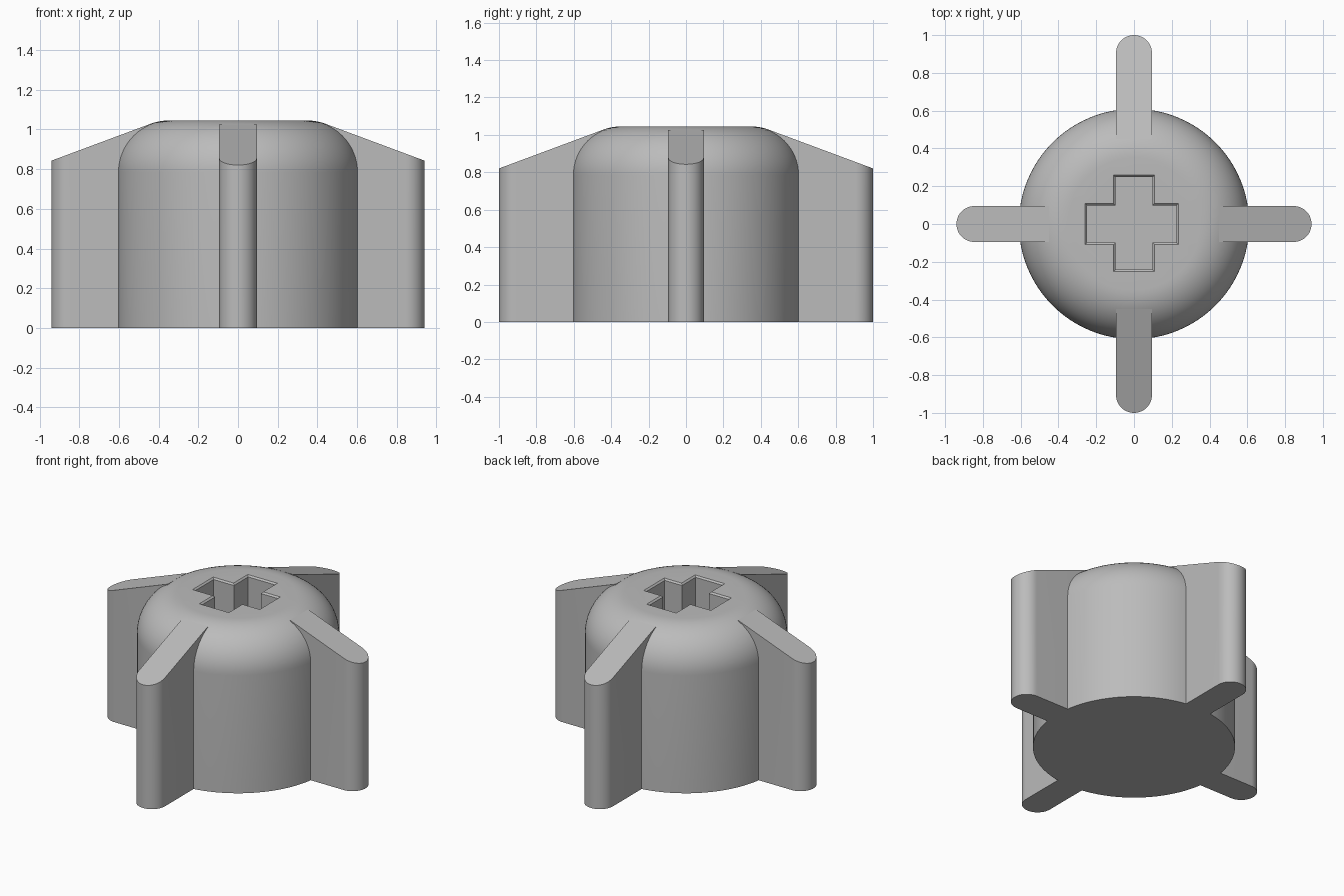
import bpy, bmesh, math

cube = bpy.data.objects.get("Cube")
if cube:
    bpy.data.objects.remove(cube, do_unlink=True)

grey = bpy.data.materials.new("plain grey")
grey.use_nodes = True
colour = (0.5, 0.5, 0.5, 1)
grey.diffuse_color = colour
grey.node_tree.nodes["Principled BSDF"].inputs["Base Color"].default_value = colour

RADIUS, HEIGHT, FILLET = 0.61, 1.045, 0.26
HALF_FIN, FIN_START = 0.095, 0.45


def fin_top(r):
    return 1.025 - 0.372 * (r - FIN_START)


def make_object(name, bm):
    bmesh.ops.recalc_face_normals(bm, faces=bm.faces)
    mesh = bpy.data.meshes.new(name)
    bm.to_mesh(mesh)
    bm.free()
    mesh.materials.append(grey)
    obj = bpy.data.objects.new(name, mesh)
    bpy.context.collection.objects.link(obj)
    return obj


def loft(name, rings):
    """Closed solid through matching rings of points."""
    bm = bmesh.new()
    rows = [[bm.verts.new(p) for p in ring] for ring in rings]
    n = len(rows[0])
    for low, high in zip(rows, rows[1:]):
        for i in range(n):
            j = (i + 1) % n
            bm.faces.new((low[i], low[j], high[j], high[i]))
    bm.faces.new(rows[0][::-1])
    bm.faces.new(rows[-1])
    return make_object(name, bm)


def circle(r, z, n=96):
    return [(r * math.cos(math.tau * i / n), r * math.sin(math.tau * i / n), z) for i in range(n)]


def cross(grow, z):
    w = 0.099 + grow
    right, left, front, back = 0.226 + grow, -0.249 - grow, -0.242 - grow, 0.249 + grow
    outline = [(right, -w), (right, w), (w, w), (w, back), (-w, back), (-w, w),
               (left, w), (left, -w), (-w, -w), (-w, front), (w, front), (w, -w)]
    return [(x, y, z) for x, y in outline]


def fin(name, angle, reach):
    # Straight sides, rounded outer end, sloping top
    outline = [(FIN_START, -HALF_FIN)]
    for i in range(25):
        a = -math.pi / 2 + math.pi * i / 24
        outline.append((reach - HALF_FIN + HALF_FIN * math.cos(a), HALF_FIN * math.sin(a)))
    outline.append((FIN_START, HALF_FIN))
    c, s = math.cos(angle), math.sin(angle)
    place = lambda x, y, z: (x * c - y * s, x * s + y * c, z)
    return loft(name, [[place(x, y, 0) for x, y in outline],
                       [place(x, y, fin_top(x)) for x, y in outline]])


# Round body with a filleted top edge
rings = [circle(RADIUS, 0)]
for i in range(17):
    a = math.pi / 2 * i / 16
    rings.append(circle(RADIUS - FILLET + FILLET * math.cos(a), HEIGHT - FILLET + FILLET * math.sin(a)))
body = loft("knob_body", rings)

# Cross-shaped socket with a slightly chamfered rim
cutter = loft("socket_cutter", [cross(0, 0.55), cross(0, HEIGHT - 0.01), cross(0.01, HEIGHT), cross(0.01, HEIGHT + 0.1)])
cutter.hide_render = True
cut = body.modifiers.new("socket", 'BOOLEAN')
cut.operation, cut.solver, cut.object = 'DIFFERENCE', 'EXACT', cutter
bpy.context.view_layer.objects.active = body
bpy.ops.object.modifier_apply(modifier=cut.name)
bpy.data.objects.remove(cutter, do_unlink=True)

# Four grip fins
parts = [body]
for i, side in enumerate(("left", "back", "right", "front")):
    parts.append(fin(side + "_fin", i * math.pi / 2, 1.0 if i % 2 else 0.94))

# Smooth shading with sharp edges kept
bpy.ops.object.select_all(action='DESELECT')
for obj in parts:
    obj.select_set(True)
bpy.context.view_layer.objects.active = body
bpy.ops.object.shade_smooth_by_angle(angle=math.radians(30))
